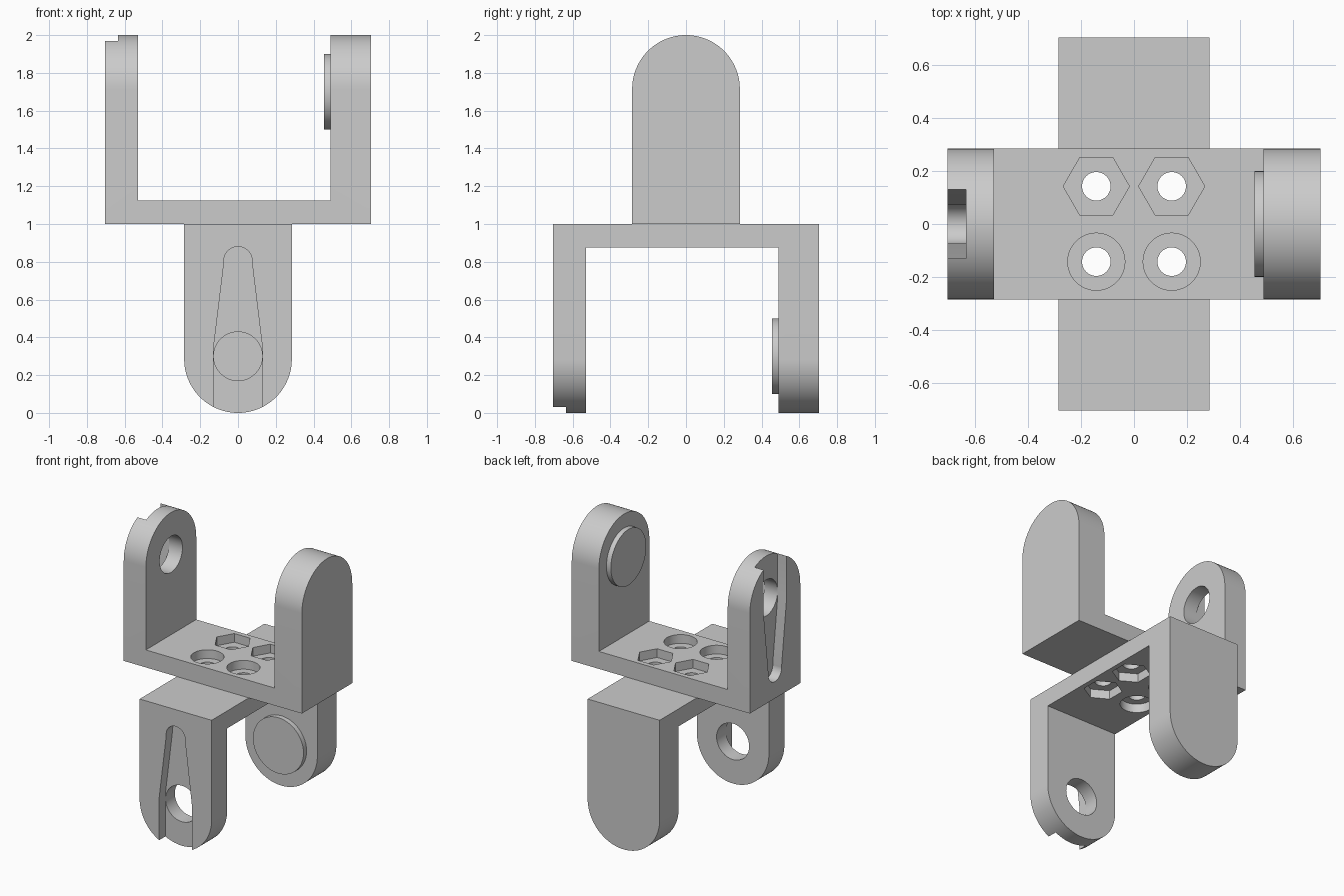
import bpy
import bmesh
from math import sin, cos, pi, radians
from mathutils import Matrix

cube = bpy.data.objects.get("Cube")
if cube:
    bpy.data.objects.remove(cube, do_unlink=True)

grey = bpy.data.materials.new("plain grey")
grey.use_nodes = True
GREY = (0.6, 0.6, 0.6, 1)
grey.diffuse_color = GREY
grey.node_tree.nodes["Principled BSDF"].inputs["Base Color"].default_value = GREY

# Extrusion frames: profile (u, v) pushed along the named world axis
ALONG = {
    "x": Matrix(((0, 0, 1, 0), (1, 0, 0, 0), (0, 1, 0, 0), (0, 0, 0, 1))),
    "y": Matrix(((1, 0, 0, 0), (0, 0, -1, 0), (0, 1, 0, 0), (0, 0, 0, 1))),
    "z": Matrix.Identity(4),
}


def arc(u, v, r, start=0, end=360, n=48):
    steps = n if end - start == 360 else n + 1
    angles = [radians(start + (end - start) * i / n) for i in range(steps)]
    return [(u + r * cos(a), v + r * sin(a)) for a in angles]


def prism(name, profile, axis, lo, hi):
    bm = bmesh.new()
    face = bm.faces.new([bm.verts.new((u, v, lo)) for u, v in profile])
    top = bmesh.ops.extrude_face_region(bm, geom=[face])["geom"]
    moved = [g for g in top if isinstance(g, bmesh.types.BMVert)]
    bmesh.ops.translate(bm, verts=moved, vec=(0, 0, hi - lo))
    bmesh.ops.transform(bm, matrix=ALONG[axis], verts=bm.verts)
    bmesh.ops.recalc_face_normals(bm, faces=bm.faces)
    mesh = bpy.data.meshes.new(name)
    bm.to_mesh(mesh)
    bm.free()
    mesh.materials.append(grey)
    obj = bpy.data.objects.new(name, mesh)
    bpy.context.collection.objects.link(obj)
    return obj


def combine(body, tool, operation):
    mod = body.modifiers.new(operation, "BOOLEAN")
    mod.operation, mod.object, mod.solver = operation, tool, "EXACT"
    bpy.context.view_layer.objects.active = body
    bpy.ops.object.modifier_apply(modifier=mod.name)
    bpy.data.objects.remove(tool, do_unlink=True)


HALF, WIDE, MID = 0.705, 0.285, 1.0
PIVOT = 1.7

# U-shaped bracket: thin socket arm on one side, thick pin arm on the other
u_shape = [(-HALF, MID), (HALF, MID), (HALF, 2.1), (0.49, 2.1),
           (0.49, 1.125), (-0.53, 1.125), (-0.53, 2.1), (-HALF, 2.1)]
upper = prism("upper_bracket", u_shape, "y", -0.4, 0.4)

# Rounded arm ends
arch = [(-WIDE, 0.9), (WIDE, 0.9)] + arc(0, 2 - WIDE, WIDE, 0, 180)
combine(upper, prism("arch", arch, "x", -1, 1), "INTERSECT")

# Pin disc on the inside of the thick arm
combine(upper, prism("pin", arc(0, PIVOT, 0.2), "x", 0.455, 0.55), "UNION")

# Tapered guide slot and pivot hole in the thin arm
slot = [(0.13, 2.1), (-0.13, 2.1), (-0.13, 1.66)] + arc(0, 1.195, 0.075, 172, 368, 24) + [(0.13, 1.66)]
combine(upper, prism("slot", slot, "x", -0.8, -0.635), "DIFFERENCE")
combine(upper, prism("pivot_hole", arc(0, PIVOT, 0.129), "x", -0.67, -0.45), "DIFFERENCE")

# Screw holes, with hexagonal nut pockets at the back and round ones in front
OFF = 0.1425
for x in (-OFF, OFF):
    pockets = ((OFF, 0.125, 6), (-OFF, 0.108, 48))
    for y, radius, sides in pockets:
        combine(upper, prism("pocket", arc(x, y, radius, n=sides), "z", 1.0625, 1.2), "DIFFERENCE")
        combine(upper, prism("screw_hole", arc(x, y, 0.054, n=32), "z", 0.9, 1.1), "DIFFERENCE")

# Lower bracket: the same part turned over and a quarter round
lower = bpy.data.objects.new("lower_bracket", upper.data.copy())
bpy.context.collection.objects.link(lower)
lower.data.transform(Matrix(((0, 1, 0, 0), (1, 0, 0, 0), (0, 0, -1, 2), (0, 0, 0, 1))))

# Smooth curved walls, crisp edges
bpy.ops.object.select_all(action="DESELECT")
for obj in (upper, lower):
    obj.select_set(True)
bpy.context.view_layer.objects.active = upper
bpy.ops.object.shade_smooth_by_angle(angle=radians(30))
